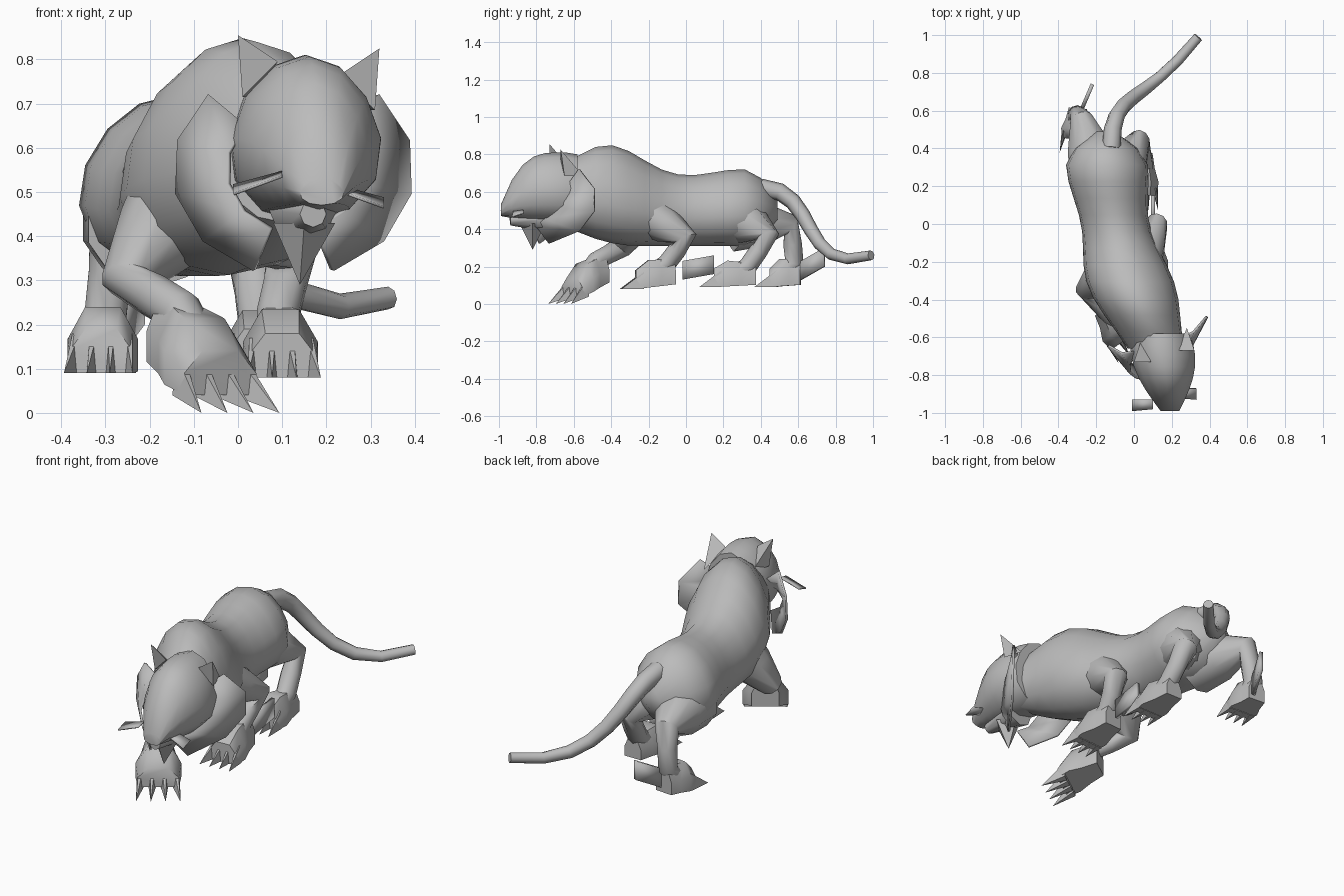
import bpy, bmesh
from math import cos, sin, exp, tau, radians
from mathutils import Vector
from mathutils.geometry import interpolate_bezier

if "Cube" in bpy.data.objects:
    bpy.data.objects.remove(bpy.data.objects["Cube"])

fur = bpy.data.materials.new("grey fur")
fur.use_nodes = True
fur.diffuse_color = (.5, .5, .5, 1)
fur.node_tree.nodes["Principled BSDF"].inputs["Base Color"].default_value = fur.diffuse_color
parts = []


def make(name, verts, faces, thickness=None):
    """Create a grey part, optionally a thin plate with thickness."""
    mesh = bpy.data.meshes.new(name)
    mesh.from_pydata([tuple(v) for v in verts], [], faces)
    bm = bmesh.new()
    bm.from_mesh(mesh)
    bmesh.ops.recalc_face_normals(bm, faces=bm.faces)
    bm.to_mesh(mesh)
    bm.free()
    mesh.materials.append(fur)
    part = bpy.data.objects.new(name, mesh)
    bpy.context.collection.objects.link(part)
    if thickness:
        solid = part.modifiers.new("thickness", 'SOLIDIFY')
        solid.thickness = thickness
        solid.offset = 0
    parts.append(part)


def skin(name, rings):
    """Join equal rings of points into a capped tube."""
    count = len(rings[0])
    verts = [point for ring in rings for point in ring]
    faces = [(r + i, r + (i + 1) % count, r + count + (i + 1) % count, r + count + i)
             for r in range(0, len(verts) - count, count) for i in range(count)]
    faces.append(range(count))
    faces.append(range(len(verts) - count, len(verts)))
    make(name, verts, faces)


def ring(centre, side, up, sides, pear=0):
    """Oval of points; pear narrows the upper half and widens the lower."""
    angles = [tau * i / sides for i in range(sides)]
    return [centre + side * sin(a) * (1 - pear * cos(a)) + up * cos(a) for a in angles]


def tube(name, path, radii, sides):
    """Round tube whose rings stand square to the path."""
    rings = []
    for k, (point, radius) in enumerate(zip(path, radii)):
        along = (path[min(k + 1, len(path) - 1)] - path[max(k - 1, 0)]).normalized()
        side = Vector((1, 0, 0))
        side = (side - along * side.dot(along)).normalized()
        rings.append(ring(point, side * radius, along.cross(side) * radius, sides))
    skin(name, rings)


def trunk(name, back, front, steps, section, sides):
    """Upright oval sections from back to front; section gives x, top, bottom, half width."""
    rings = []
    for k in range(steps + 1):
        t = k / steps
        y = back + (front - back) * t
        x, top, bottom, width = section(y, t)
        rings.append(ring(Vector((x, y, (top + bottom) / 2)), Vector((width, 0, 0)),
                          Vector((0, 0, (top - bottom) / 2)), sides, .15))
    skin(name, rings)


def spike(name, base, tip):
    count = len(base)
    make(name, base + [tip], [range(count)] + [(i, (i + 1) % count, count) for i in range(count)])


def bump(y, centre):
    return exp(-((y - centre) / .27) ** 2)


def body_section(y, t):
    """Shoulder and hip bulges on a curving spine, rounded off at the rump."""
    x = .2 * y * y - .2 * y - .1
    top = .65 + .07 * bump(y, .3) + .2 * bump(y, -.42)
    bottom = .31 + .7 * max(0, -.25 - y) ** 2
    width = .13 + .085 * bump(y, .3) + .1 * bump(y, -.32)
    middle, half = (top + bottom) / 2, (top - bottom) / 2
    rump = min(1, (.5 - y) / .15) ** .5
    return x, middle + half * rump, middle - half * rump, width * rump


def head_section(y, t):
    """Broad skull with a full forehead, sloping down to a narrow muzzle."""
    width = .04 + .13 * cos(2 * (t - .25))
    return .14 + .05 * t, .81 - .66 * abs(t - .25) ** 3, .43 + .04 * t * t, width


def paw(name, wrist, toe, width):
    """Flat-soled paw with four claws; the toe height is the sole height."""
    forward = (toe - wrist) * Vector((1, 1, 0))
    forward.normalize()
    side = Vector((-forward.y, forward.x, 0))
    up = Vector((0, 0, 1))
    outline = [(-1, 0), (-1, .5), (-.5, 1), (.5, 1), (1, .5), (1, 0)]
    rings = []
    for t, spread, swell in ((-.25, .6, 0), (.2, .75, .03), (.6, 1, .05), (1, .9, .02)):
        sole = wrist.lerp(toe, t)
        top = wrist.z + (toe.z + .08 - wrist.z) * t + swell
        sole.z = .1 + (toe.z - .1) * t
        rings.append([sole + side * width * spread * u + up * (top - sole.z) * v
                      for u, v in outline])
    skin(name, rings)
    for i in range(4):
        across = (i - 1.5) / 2
        root = toe + side * across * width - forward * .04
        half = side * width * .2
        base = [root - half, root + half, root + half / 2 + up * .09, root - half / 2 + up * .09]
        spike(f"{name}_claw_{i + 1}", base, toe + side * across * width * 1.3
              + forward * .08 - up * max(0, .08 - toe.z))


def leg(name, hip, joint, wrist, toe, thick, width):
    """Leg bent at one joint, thick at the top, ending in a paw."""
    hip, joint, wrist, toe = map(Vector, (hip, joint, wrist, toe))
    path = [hip, hip.lerp(joint, .5), joint, joint.lerp(wrist, .5), wrist, wrist.lerp(toe, .3)]
    tube(name + "_leg", path, [thick, thick * .8, .06, .05, .05, .05], 10)
    paw(name + "_paw", wrist, toe, width)


def spur(name, base, tip):
    """Stiff tuft plate behind a foot."""
    base, tip = Vector(base), Vector(tip)
    rise = Vector((0, 0, .1))
    make(name, [base, tip, tip + rise, base + rise], [range(4)], .02)


# Trunk, head and jaw
trunk("body", .49, -.66, 13, body_section, 14)
trunk("head", -.58, -.99, 7, head_section, 12)
tube("lower_jaw", [Vector((.15, -.72, .46)), Vector((.17, -.94, .45))], [.08, .03], 8)
chin = Vector((.15, -.82, .43))
spike("chin_tuft", ring(chin, Vector((.07, 0, 0)), Vector((0, .07, 0)), 4),
      chin - Vector((.01, 0, .14)))

# Paired head parts, with the head turned and tilted a little toward its left
for label, s in (("left", 1), ("right", -1)):
    fan = []
    for i in range(5):
        a = radians(45 - 29 * i)
        turn = .08 * (s - 1) * cos(a)
        fan.append((.125 + s * .27 * cos(a), turn - .48 - .04 * (i - 1.5) ** 2,
                    .55 + .24 * sin(a)))
        fan.append((.125 + s * .15 * cos(a), turn / 2 - .62 - .045 * i, .55 + .14 * sin(a)))
    make(label + "_ruff", fan, [(i, i + 1, i + 3, i + 2) for i in range(0, 8, 2)], .012)

    def face_point(out, y, z):
        return Vector((.16 + s * out, y + s * .03, z - s * .015))

    spike(label + "_ear", [face_point(.07, -.7, .78), face_point(.15, -.68, .7),
                           face_point(.12, -.58, .7)], face_point(.16, -.7, .84))
    make(label + "_whiskers", [face_point(.06, -.9, .53), face_point(.06, -.95, .52),
                               face_point(.17, -.96, .48), face_point(.17, -.9, .5)],
         [range(4)], .006)

# Tail sweeping back and to the left
tail = interpolate_bezier((-.12, .4, .62), (-.12, .72, .62), (.03, .6, .14), (.34, .99, .26), 9)
tube("tail", tail, [.05 - .003 * i for i in range(9)], 8)

# Legs: right front reaching, left front trailing, left hind tucked, right hind stretched back
leg("right_front", (-.11, -.25, .5), (-.25, -.35, .3), (-.13, -.48, .23), (-.04, -.61, .04),
    .13, .11)
leg("left_front", (.03, -.2, .48), (.12, 0, .35), (.09, -.1, .22), (.1, -.27, .08), .12, .085)
leg("left_hind", (-.09, .26, .48), (.03, .44, .36), (.05, .33, .2), (.05, .15, .09), .14, .08)
leg("right_hind", (-.2, .26, .43), (-.28, .56, .42), (-.3, .58, .22), (-.31, .45, .09), .15, .08)
spur("right_hind_spur", (-.28, .6, .12), (-.22, .74, .2))
spur("left_front_spur", (.1, -.02, .13), (.1, .15, .16))

# Smooth shading that keeps hard edges
bpy.ops.object.select_all(action='DESELECT')
for part in parts:
    part.select_set(True)
bpy.context.view_layer.objects.active = parts[0]
bpy.ops.object.shade_smooth_by_angle(angle=radians(50))
